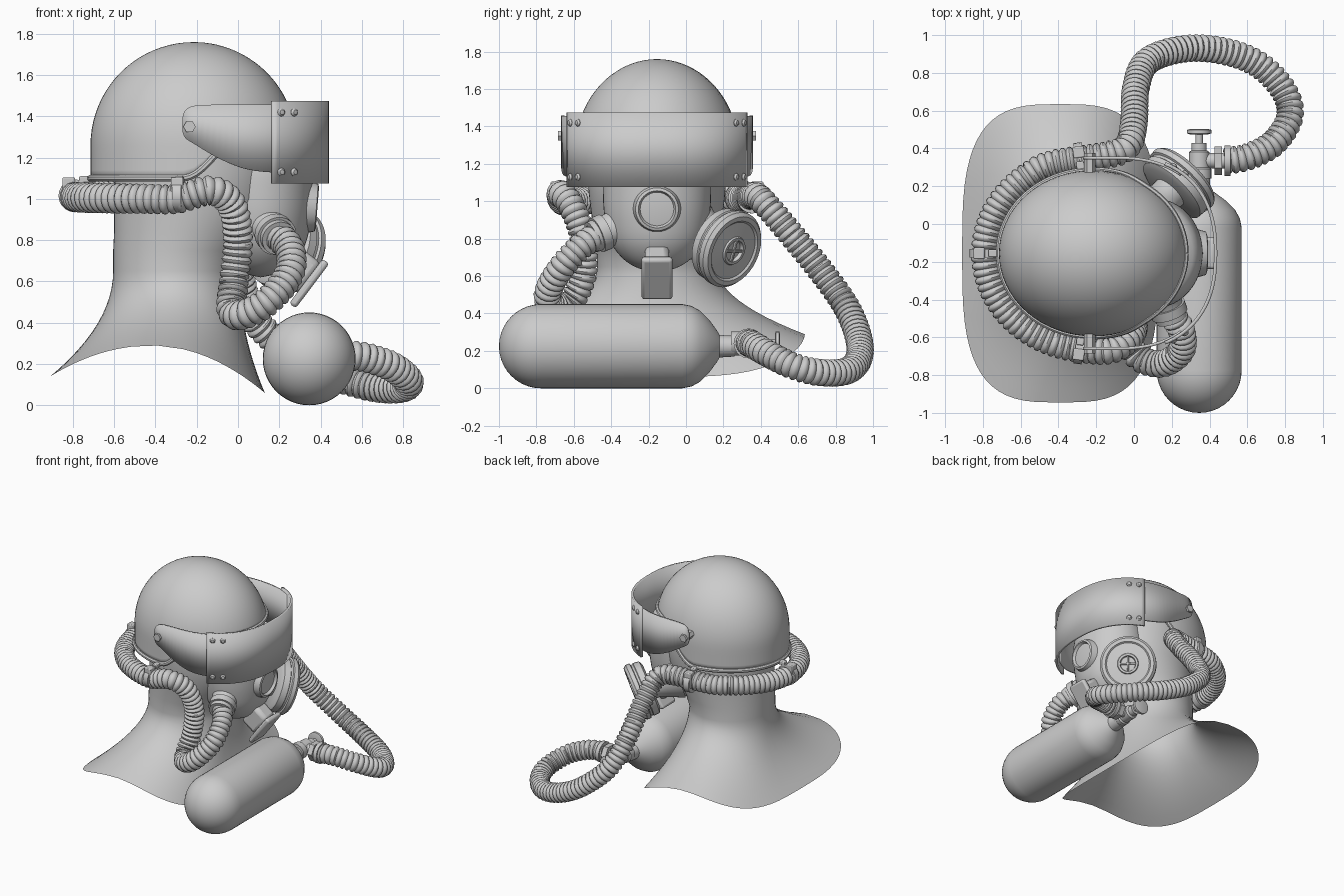
import bpy, bmesh
from math import sin, cos, pi, radians, asin, copysign
from mathutils import Vector, Matrix

if "Cube" in bpy.data.objects:
    bpy.data.objects.remove(bpy.data.objects["Cube"])

YC = -0.155  # the head's mirror plane


def mesh_obj(name, verts, faces, thick=0, offset=-1):
    me = bpy.data.meshes.new(name)
    me.from_pydata([tuple(v) for v in verts], [], faces)
    bm = bmesh.new()
    bm.from_mesh(me)
    bmesh.ops.remove_doubles(bm, verts=bm.verts, dist=0.0004)
    bmesh.ops.recalc_face_normals(bm, faces=bm.faces)
    bm.to_mesh(me)
    bm.free()
    ob = bpy.data.objects.new(name, me)
    bpy.context.collection.objects.link(ob)
    if thick:
        m = ob.modifiers.new("thickness", 'SOLIDIFY')
        m.thickness, m.offset = thick, offset
    return ob


def loft(name, rings, closed=True, **kw):
    n = len(rings[0])
    faces = [(i * n + j, i * n + (j + 1) % n, (i + 1) * n + (j + 1) % n, (i + 1) * n + j)
             for i in range(len(rings) - 1) for j in range(n if closed else n - 1)]
    return mesh_obj(name, [v for r in rings for v in r], faces, **kw)


def lathe(name, prof, origin, axis, segs=32):
    q = Vector(axis).to_track_quat('Z', 'Y')
    rings = [[Vector(origin) + q @ Vector((r * cos(2 * pi * j / segs), r * sin(2 * pi * j / segs), h))
              for j in range(segs)] for r, h in prof]
    return loft(name, rings)


def disc(name, r, h0, h1, origin, axis, segs=32):
    return lathe(name, [(0, h0), (r, h0), (r, h1), (0, h1)], origin, axis, segs)


def box(name, centre, size, rot=Matrix(), bevel=0.012):
    bm = bmesh.new()
    bmesh.ops.create_cube(bm, size=1, matrix=Matrix.Translation(centre) @ rot @ Matrix.Diagonal((*size, 1)))
    me = bpy.data.meshes.new(name)
    bm.to_mesh(me)
    bm.free()
    ob = bpy.data.objects.new(name, me)
    bpy.context.collection.objects.link(ob)
    b = ob.modifiers.new("bevel", 'BEVEL')
    b.width, b.segments = bevel, 2
    return ob


def spow(v, e):
    return copysign(abs(v) ** e, v)


def oval(cx, hx, hy, z, e=1.0, n=64):
    return [Vector((cx + hx * spow(cos(2 * pi * j / n), e), YC + hy * spow(sin(2 * pi * j / n), e), z))
            for j in range(n)]


def smooth_path(pts, closed=False, sub=16):
    pts = [Vector(p) for p in pts]
    out = []
    for i in range(len(pts) - 1):
        a, b, c, d = pts[max(i - 1, 0)], pts[i], pts[i + 1], pts[min(i + 2, len(pts) - 1)]
        for k in range(sub):
            t = k / sub
            out.append(0.5 * (2 * b + (c - a) * t + (2 * a - 5 * b + 4 * c - d) * t * t
                              + (3 * b - a - 3 * c + d) * t ** 3))
    return out + [pts[-1]]


def hose(name, pts, radii, pitch, segs=16):
    path = smooth_path(pts)
    dist = [0]
    for a, b in zip(path, path[1:]):
        dist.append(dist[-1] + (b - a).length)
    n = int(dist[-1] / pitch) * len(radii)
    rings, k, up = [], 0, None
    for i in range(n + 1):
        s = dist[-1] * i / n
        while k < len(path) - 2 and dist[k + 1] < s:
            k += 1
        t = (s - dist[k]) / (dist[k + 1] - dist[k])
        p, d = path[k].lerp(path[k + 1], t), (path[k + 1] - path[k]).normalized()
        if 0 < k < len(path) - 2:
            d = (path[k + 1] - path[k]).lerp(path[k + 2] - path[k + 1], t).normalized()
        up = (up - d * up.dot(d)).normalized() if up else d.orthogonal().normalized()
        side, r = d.cross(up), radii[i % len(radii)]
        rings.append([p + r * (cos(2 * pi * j / segs) * up + sin(2 * pi * j / segs) * side) for j in range(segs)])
    return loft(name, rings)


# hood: head, neck and the flared shoulder cape
rings = [oval(-.2, .36, .36, 1.35), oval(-.19, .4, .375, 1.15), oval(-.2, .4, .36, 1.0),
         oval(-.24, .36, .34, .85), oval(-.28, .325, .325, .75)]
neck, edge = oval(-.3, .305, .32, .65), oval(-.39, .52, .79, 0, .62)
for p in edge:
    dx = p.x + .42
    p.z = .29 - (.15 * (dx / .49) ** 2 if dx < 0 else .23 * (dx / .55) ** 2)
for i in range(13):
    v = i / 12
    h = v * v
    rings.append([Vector((a.x + (b.x - a.x) * h, a.y + (b.y - a.y) * h, a.z + (b.z - a.z) * v))
                  for a, b in zip(neck, edge)])
loft("hood_and_cape", rings)

# helmet dome, open at the face, with a rolled rim
N, cols = 64, []
for j in range(N):
    c, s = cos(2 * pi * j / N), sin(2 * pi * j / N)
    t = min(max((c + .1) / .7, 0), 1)
    ze = 1.1 + .27 * t * t * (3 - 2 * t)
    a1 = asin((ze - 1.26) / .5) if ze > 1.26 else (ze - 1.26) / .5
    col = []
    for i in range(25):
        a = pi / 2 + (a1 - pi / 2) * i / 24
        r = cos(a) if a > 0 else 1
        col.append(Vector((-.215 + .5 * r * c, YC + .44 * r * s, 1.26 + .5 * (sin(a) if a > 0 else a))))
    cols.append(col)
loft("helmet", [[col[i] for col in cols] for i in range(25)], thick=.025)
rim = [col[-1] for col in cols]
hose("helmet_rim", rim + [rim[0]], [.017], .03, 8)

# face mask with round port
mask = [(0, -.33), (.09, -.31), (.17, -.26), (.235, -.17), (.265, -.05), (.275, .08), (.27, .22), (.22, .34), (0, .4)]
ob = lathe("face_mask", [(p.x, p.y) for p in smooth_path([(r, h, 0) for r, h in mask], sub=4)],
           (0, 0, 0), (0, 0, 1), 48)
ob.data.transform(Matrix.Translation((.11, YC, .95)) @ Matrix.Diagonal((.92, 1.05, 1, 1)))
lathe("mask_port", [(.15, -.1), (.125, 0), (.115, .035), (.1, .04), (.09, .02), (0, .03)], (.345, YC, .96), (1, 0, -.08))

# exhale outlet under the port
tilt = Matrix.Rotation(radians(37), 4, 'Y')
box("outlet_plate", (.345, YC, .59), (.04, .165, .27), tilt, .015)
box("outlet_body", (.29, YC, .655), (.15, .13, .19), tilt, .03)

# filter canister on one cheek
fn, fo = Vector((.65, .68, -.33)).normalized(), Vector((.235, .215, .755))
lathe("filter_canister", [(0, -.07), (.17, -.07), (.2, -.055), (.205, -.01), (.198, -.005), (.198, .01), (.212, .015),
                          (.212, .045), (.195, .065), (.17, .065), (.16, .055), (.08, .06), (.075, .07),
                          (.06, .07), (.055, .05), (0, .05)], fo, fn, 40)
q = fn.to_track_quat('Z', 'Y').to_matrix().to_4x4()
for k in range(2):
    box("filter_grille", fo + fn * .06, (.12, .014, .014), q @ Matrix.Rotation(k * pi / 2, 4, 'Z'), .003)
lathe("filter_neck", [(.17, -.27), (.12, -.16), (.095, -.11), (.095, -.05)], fo, fn)

# hose socket on the other cheek
sd = Vector((.3, -.85, -.35)).normalized()
lathe("hose_socket", [(.18, -.25), (.13, -.14), (.09, -.06), (.085, -.02), (.098, -.02), (.098, .03), (.085, .03),
                      (.085, .06), (0, .06)], (.18, -.45, .83), sd)

# long corrugated hose: mask, around the back of the helmet, to the tank valve
around = [(-.22 + .57 * cos(radians(a)), YC + .51 * sin(radians(a)), 1.02 - .02 * sin(radians(a - 90) / 2) ** 2)
          for a in range(-98, -263, -15)]
path = [(.19, -.47, .82), (.25, -.56, .76), (.25, -.67, .64), (.15, -.74, .51), (.03, -.71, .44), (-.03, -.62, .46),
        (-.02, -.55, .6), (0, -.55, .8), (-.03, -.61, .97), (-.13, -.67, 1.04)] + around + [
        (-.12, .37, 1.03), (-.03, .42, .99), (.0, .54, .85), (.01, .72, .63), (.07, .86, .43), (.25, .925, .26),
        (.45, .92, .15), (.65, .85, .09), (.79, .71, .085), (.825, .57, .12), (.74, .43, .19), (.6, .355, .235),
        (.48, .335, .24)]
hose("breathing_hose", path, [.059, .071, .074, .071], .036)

# hose clamps on the helmet
for a in (-97, 97, 180):
    c, s = cos(radians(a)), sin(radians(a))
    p = Vector((-.22 + .57 * c, YC + .51 * s, 1.015))
    disc("hose_clamp", .08, -.022, .022, p, (-s, c, 0), 20)
    turn = Matrix.Rotation(radians(a), 4, 'Z')
    box("clamp_block", p + Vector((.03 * c, .03 * s, .03)), (.06, .06, .12), turn, .006)
    box("clamp_bracket", p + Vector((-.06 * c, -.06 * s, .08)), (.08, .04, .03), turn, .006)

# visor: curved front band riveted to two side arms
E = 2.4


def visor_at(x, out=0):
    sx = max(0, x + .1) / .525
    sy = (1 - sx ** E) ** (1 / E)
    n = Vector((sx ** (E - 1) / .525, sy ** (E - 1) / .505, 0)).normalized()
    return Vector((x, .505 * sy, 0)) + n * out, n


top, bottom = [], []
for i in range(41):
    a = radians(-64.5 + 129 * i / 40)
    x, y = -.1 + .532 * cos(a) ** (2 / E), YC + .517 * spow(sin(a), 2 / E)
    top.append(Vector((x, y, 1.475)))
    bottom.append(Vector((x, y, 1.075)))
loft("visor_band", [bottom, top], closed=False, thick=.018, offset=0)

arm = smooth_path([(-.27, 1.39, 1.33), (-.255, 1.43, 1.295), (-.21, 1.452, 1.265), (-.1, 1.457, 1.2), (.02, 1.457, 1.15),
                   (.14, 1.457, 1.13), (.25, 1.457, 1.13)], sub=4)
for side in (1, -1):
    def place(v, z):
        return Vector((v.x, YC + side * v.y, z))
    lo = [place(visor_at(p.x)[0], p.z) for p in arm]
    hi = [place(visor_at(p.x)[0], p.y) for p in arm]
    loft("visor_arm", [lo, hi], closed=False, thick=.016, offset=0)
    for x in (.2, .26):
        v, n = visor_at(x, .01)
        for z in (1.42, 1.13):
            lathe("visor_rivet", [(.02, 0), (.02, .012), (.012, .022), (0, .024)], place(v, z),
                  (n.x, side * n.y, 0), 12)
    disc("pivot_bolt", .03, .4, .53, (-.235, YC, 1.35), (0, side, 0), 6)

# gas tank lying across the front
R = .225
tank = [(R * sin(pi / 2 * i / 10), -.775 - R * cos(pi / 2 * i / 10)) for i in range(11)]
tank += [(R, -.02), (.215, .03), (.19, .075), (.14, .125), (.085, .165), (.06, .18), (.055, .26), (0, .26)]
lathe("gas_tank", tank, (.345, 0, .225), (0, 1, 0), 48)

# tank valve, handwheel and hose nut
lathe("valve_body", [(0, .24), (.065, .24), (.065, .29), (.055, .3), (.055, .38), (.04, .39), (.04, .43), (.02, .43),
                     (.02, .5), (0, .5)], (.345, 0, .24), (0, 1, 0), 20)
lathe("handwheel", [(0, .475), (.05, .475), (.065, .48), (.065, .498), (.05, .502), (0, .502)], (.345, 0, .24), (0, 1, 0), 16)
disc("valve_outlet", .04, 0, .16, (.345, .335, .24), (1, 0, 0), 20)
disc("hose_nut", .075, .08, .12, (.345, .335, .24), (1, 0, 0), 6)
disc("hose_collar", .08, .135, .165, (.345, .335, .24), (1, 0, 0), 20)

# smooth shading with sharp edges kept
bpy.ops.object.select_all(action='SELECT')
bpy.context.view_layer.objects.active = bpy.context.selected_objects[0]
bpy.ops.object.shade_smooth_by_angle(angle=radians(35))
